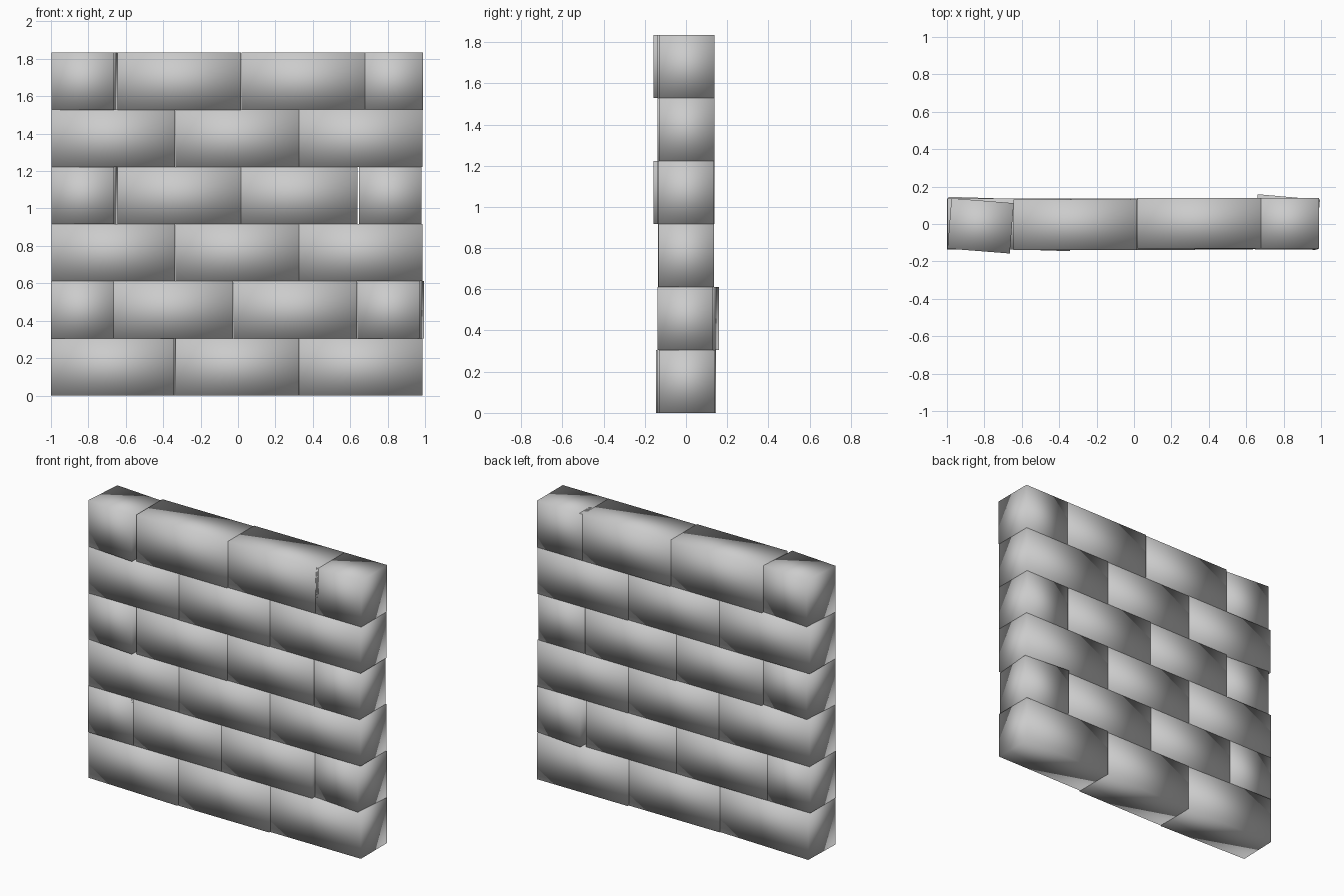
import bpy
from math import radians

cube = bpy.data.objects.get("Cube")
if cube:
    bpy.data.objects.remove(cube, do_unlink=True)

# Plain grey stone
stone = bpy.data.materials.new("grey_stone")
stone.use_nodes = True
stone.diffuse_color = (0.6, 0.6, 0.6, 1)
stone.node_tree.nodes["Principled BSDF"].inputs["Base Color"].default_value = (0.6, 0.6, 0.6, 1)

DEPTH, HEIGHT = 0.27, 0.306
FULL, HALF = 0.66, 0.334


def brick(name, x, y, z, width, turn=0):
    """One softly shaded block, centred on x and y, with its base at z."""
    bpy.ops.mesh.primitive_cube_add(size=1, location=(x, y, z + HEIGHT / 2),
                                    rotation=(0, 0, radians(turn)))
    ob = bpy.context.object
    ob.name = name
    ob.scale = (width, DEPTH, HEIGHT)
    bpy.ops.object.transform_apply(location=False, rotation=False, scale=True)
    bpy.ops.object.shade_smooth()
    ob.data.materials.append(stone)


# Long courses: three full bricks; (y offset, turn) for each brick
long_courses = {
    0: [(0.0, -1.8), (-0.005, 0), (0.005, 0)],
    2: [(0.002, 0), (0.0, 0), (0.002, 0)],
    4: [(0.0, 0), (-0.003, 0), (0.003, 0)],
}
# Broken courses: half, full, full, half; (x centre, y offset, turn)
broken_courses = {
    1: [(-0.833, 0.0, 0), (-0.357, 0.0, 0), (0.305, 0.0, 0), (0.816, 0.01, -5)],
    3: [(-0.82, -0.01, -4.5), (-0.313, -0.004, 0), (0.309, 0.002, 0), (0.815, 0.0, 0)],
    5: [(-0.82, -0.01, -4.5), (-0.313, -0.004, 0), (0.35, 0.004, 0), (0.823, 0.004, 0)],
}

for course in range(6):
    z = course * 0.3055
    if course in long_courses:
        for i, (y, turn) in enumerate(long_courses[course]):
            brick(f"course_{course}_brick_{i}", -0.667 + i * 0.662, y, z, FULL, turn)
    else:
        for i, (x, y, turn) in enumerate(broken_courses[course]):
            width = HALF if i in (0, 3) else FULL
            brick(f"course_{course}_brick_{i}", x, y, z, width, turn)
